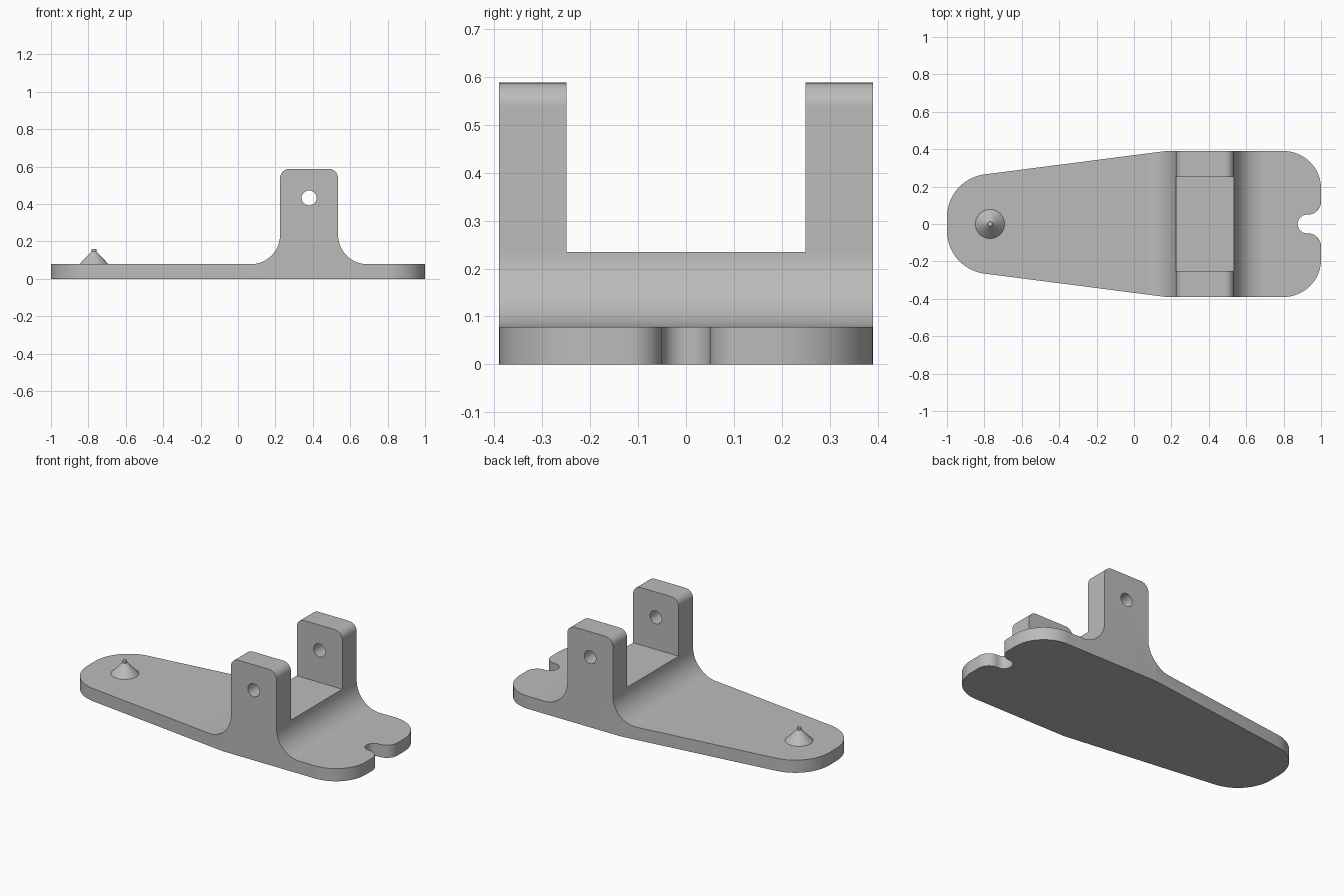
import bpy, bmesh
from math import radians, sin, cos
from mathutils import Matrix

cube = bpy.data.objects.get("Cube")
if cube:
    bpy.data.objects.remove(cube, do_unlink=True)

grey = bpy.data.materials.new("plain grey")
grey.use_nodes = True
grey.diffuse_color = (0.5, 0.5, 0.5, 1)
grey.node_tree.nodes["Principled BSDF"].inputs["Base Color"].default_value = (0.5, 0.5, 0.5, 1)


def arc(cx, cy, r, start, end, steps=16):
    angles = [radians(start + (end - start) * i / steps) for i in range(steps + 1)]
    return [(cx + r * cos(a), cy + r * sin(a)) for a in angles]


def make_object(name, bm):
    bmesh.ops.recalc_face_normals(bm, faces=bm.faces)
    mesh = bpy.data.meshes.new(name)
    bm.to_mesh(mesh)
    bm.free()
    mesh.materials.append(grey)
    obj = bpy.data.objects.new(name, mesh)
    bpy.context.collection.objects.link(obj)
    return obj


def prism(name, points, low, high, along):
    """Extrude a closed outline along y (x, z outline) or z (x, y outline)."""
    bm = bmesh.new()
    place = (lambda u, v: (u, low, v)) if along == "y" else (lambda u, v: (u, v, low))
    shift = (0, high - low, 0) if along == "y" else (0, 0, high - low)
    face = bm.faces.new([bm.verts.new(place(u, v)) for u, v in points])
    extruded = bmesh.ops.extrude_face_region(bm, geom=[face])["geom"]
    verts = [g for g in extruded if isinstance(g, bmesh.types.BMVert)]
    bmesh.ops.translate(bm, verts=verts, vec=shift)
    return make_object(name, bm)


def activate(obj):
    bpy.ops.object.select_all(action="DESELECT")
    obj.select_set(True)
    bpy.context.view_layer.objects.active = obj


def cut(obj, cutter, operation):
    mod = obj.modifiers.new("cut", "BOOLEAN")
    mod.operation, mod.object, mod.solver = operation, cutter, "EXACT"
    activate(obj)
    bpy.ops.object.modifier_apply(modifier=mod.name)
    bpy.data.objects.remove(cutter, do_unlink=True)


def smooth(obj):
    activate(obj)
    bpy.ops.object.shade_smooth_by_angle(angle=radians(30))
    mod = obj.modifiers.new("clean shading", "WEIGHTED_NORMAL")
    mod.keep_sharp = True


# Side profile: base plate with filleted upright
thick, floor, left, right, top = 0.078, 0.235, 0.225, 0.535, 0.588
fillet, corner = floor - thick, 0.05
side = [(-1.1, 0), (1.1, 0), (1.1, thick)]
side += arc(right + fillet, floor, fillet, 270, 180)
side += arc(right - corner, top - corner, corner, 0, 90, 10)
side += arc(left + corner, top - corner, corner, 90, 180, 10)
side += arc(left - fillet, floor, fillet, 0, -90)
side += [(-1.1, thick)]
bracket = prism("bracket_body", side, -0.5, 0.5, "y")

# Plan outline: tapered plate with notched end, mirrored across y
half = arc(0.925, 0, 0.05, 180, 90)
half += arc(0.93, 0.12, 0.07, 270, 360)
half += arc(0.8, 0.19, 0.2, 0, 90)
half += [(0.17, 0.39)]
half += arc(-0.77, 0.037, 0.23, 97.35, 180)
outline = half + [(x, -y) for x, y in reversed(half[1:])]
cut(bracket, prism("outline_cutter", outline, -0.1, 0.8, "z"), "INTERSECT")

# Gap between the two lugs
gap = [(0.1, floor), (0.66, floor), (0.66, 0.8), (0.1, 0.8)]
cut(bracket, prism("gap_cutter", gap, -0.25, 0.25, "y"), "DIFFERENCE")

# Pivot hole through both lugs
hole = arc(0.38, 0.432, 0.04, 0, 360, 32)[:-1]
cut(bracket, prism("hole_cutter", hole, -0.6, 0.6, "y"), "DIFFERENCE")
smooth(bracket)

# Conical locating pin with a small tip
bm = bmesh.new()
for r1, r2, z1, z2 in ((0.078, 0.013, thick, 0.146), (0.013, 0.013, 0.14, 0.16)):
    bmesh.ops.create_cone(bm, cap_ends=True, segments=40, radius1=r1, radius2=r2, depth=z2 - z1,
                          matrix=Matrix.Translation((-0.77, 0, (z1 + z2) / 2)))
smooth(make_object("locating_pin", bm))
